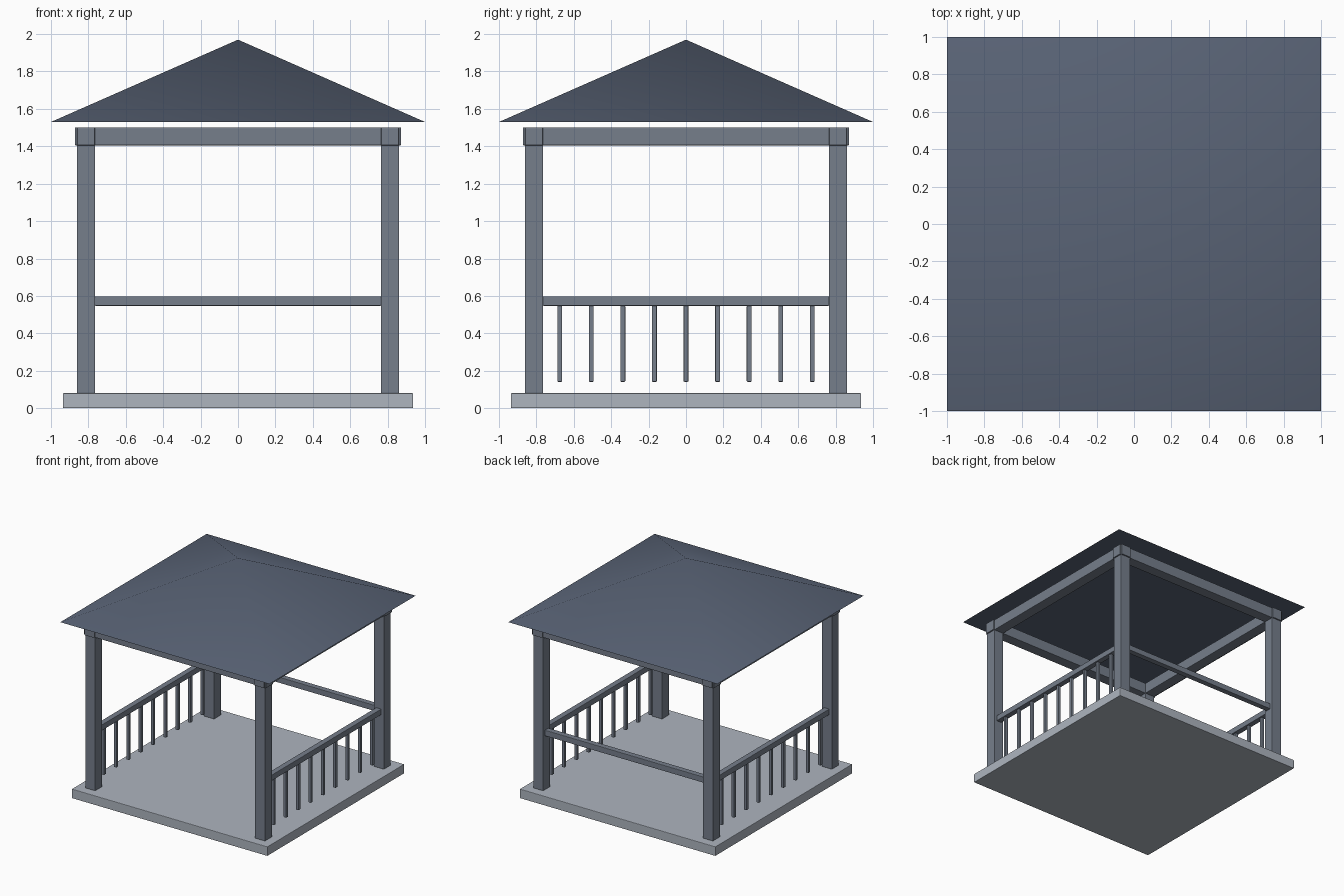
import bpy, math

if "Cube" in bpy.data.objects:
    bpy.data.objects.remove(bpy.data.objects["Cube"])

POST = 0.8125   # post and beam centre lines
W = 0.096       # post and beam thickness


def smooth(obj, angle):
    bpy.ops.object.select_all(action='DESELECT')
    obj.select_set(True)
    bpy.context.view_layer.objects.active = obj
    bpy.ops.object.shade_smooth_by_angle(angle=math.radians(angle))


def box(name, loc, size, bevel=0.005):
    bpy.ops.mesh.primitive_cube_add(size=1, location=loc)
    obj = bpy.context.object
    obj.name = name
    obj.scale = size
    bpy.ops.object.transform_apply(location=False, rotation=False, scale=True)
    mod = obj.modifiers.new("edge", 'BEVEL')
    mod.width = bevel
    mod.segments = 2
    return obj


# Floor slab
box("floor", (0, 0, 0.04), (1.872, 1.872, 0.08), 0.004)

# Corner posts
for sx in (-1, 1):
    for sy in (-1, 1):
        box("post", (sx * POST, sy * POST, 0.785), (W, W, 1.41), 0.003)

# Top beams, crossing at the corners
for s, fb, lr in ((-1, "front", "left"), (1, "back", "right")):
    box(fb + "_beam", (0, s * POST, 1.453), (1.744, W, 0.096))
    box(lr + "_beam", (s * POST, 0, 1.453), (W, 1.744, 0.096))

# Handrails on three sides, the front stays open
RAIL = 2 * POST - W
box("back_rail", (0, POST, 0.572), (RAIL, 0.05, 0.05), 0.004)
for s, side in ((-1, "left"), (1, "right")):
    box(side + "_rail", (s * POST, 0, 0.572), (0.05, RAIL, 0.05), 0.004)
    # Balusters hanging below the side rails
    for i in range(-4, 5):
        box(side + "_baluster", (s * POST, i * 0.1688, 0.3445),
            (0.026, 0.026, 0.407), 0.004)

# Pyramid roof
bpy.ops.mesh.primitive_cone_add(vertices=4, radius1=math.sqrt(2), radius2=0,
                                depth=0.44, location=(0, 0, 1.75),
                                rotation=(0, 0, math.pi / 4))
roof = bpy.context.object
roof.name = "roof"
bpy.ops.object.transform_apply(location=False, rotation=True, scale=False)
smooth(roof, 40)
mat = bpy.data.materials.new("slate")
mat.diffuse_color = (0.1, 0.125, 0.18, 1)
mat.use_nodes = True
mat.node_tree.nodes["Principled BSDF"].inputs["Base Color"].default_value = mat.diffuse_color
roof.data.materials.append(mat)

# Colours: pale floor, blue-grey timber
stone = bpy.data.materials.new("stone")
stone.diffuse_color = (0.42, 0.46, 0.52, 1)
stone.use_nodes = True
stone.node_tree.nodes["Principled BSDF"].inputs["Base Color"].default_value = stone.diffuse_color
timber = bpy.data.materials.new("timber")
timber.diffuse_color = (0.18, 0.21, 0.26, 1)
timber.use_nodes = True
timber.node_tree.nodes["Principled BSDF"].inputs["Base Color"].default_value = timber.diffuse_color
for obj in bpy.data.objects:
    if obj.name != "roof":
        obj.data.materials.append(stone if obj.name == "floor" else timber)
